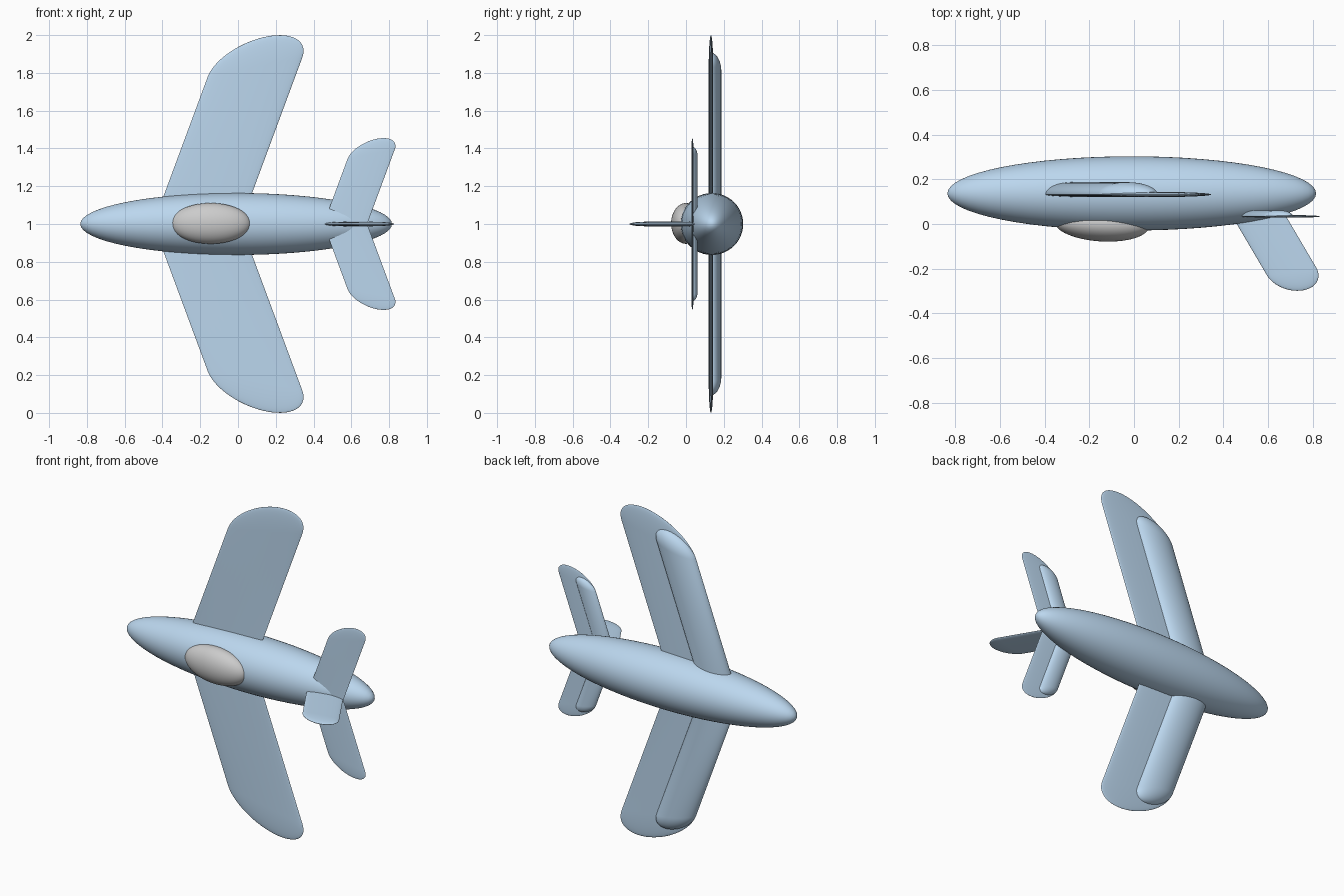
import bpy, bmesh, math

if "Cube" in bpy.data.objects:
    bpy.data.objects.remove(bpy.data.objects["Cube"])

blue = bpy.data.materials.new("blue_paint")
blue.diffuse_color = (0.5, 0.68, 0.86, 1)
blue.use_nodes = True
blue.node_tree.nodes["Principled BSDF"].inputs["Base Color"].default_value = blue.diffuse_color


def ellipsoid(name, loc, size, tilt=0, mat=None):
    bpy.ops.mesh.primitive_uv_sphere_add(segments=48, ring_count=32, radius=1)
    ob = bpy.context.object
    ob.name = name
    # poles lie along the flight axis
    ob.rotation_euler = (0, math.pi / 2, 0)
    bpy.ops.object.transform_apply(location=False, rotation=True, scale=False)
    ob.location, ob.scale, ob.rotation_euler = loc, size, (0, 0, tilt)
    bpy.ops.object.transform_apply(location=False, rotation=True, scale=True)
    bpy.ops.object.shade_smooth()
    if mat:
        ob.data.materials.append(mat)
    return ob


def panel(name, origin, c, a, b, thick, place, half=False, root=0.0, mirror=False):
    """Swept panel with a half-ellipsoid tip.
    c = tip base centre, a = half chord, b = tip length, all as (x, span)."""
    bm = bmesh.new()
    n, caps = 40, 14
    if half:   # domed on one side only, flat on the other
        ring = [(math.cos(math.pi * i / n), math.sin(math.pi * i / n)) for i in range(n + 1)]
    else:
        ring = [(math.cos(math.tau * i / n), math.sin(math.tau * i / n)) for i in range(n)]
    rows = []
    for k in range(-1, caps):
        phi = max(k, 0) * math.pi / 2 / caps
        row = []
        for u, t in ring:
            r, h = math.cos(phi), math.sin(phi)
            x = c[0] + a[0] * u * r + b[0] * h
            s = c[1] + a[1] * u * r + b[1] * h
            if k < 0:   # slide back along the sweep to the root
                x -= b[0] / b[1] * (s - root)
                s = root
            row.append(bm.verts.new(place(x, s, t * thick * r)))
        rows.append(row)
    m = len(ring)
    for r0, r1 in zip(rows, rows[1:]):
        for i in range(m):
            j = (i + 1) % m
            bm.faces.new((r0[i], r0[j], r1[j], r1[i]))
    tip = bm.verts.new(place(c[0] + b[0], c[1] + b[1], 0))
    for i in range(m):
        bm.faces.new((rows[-1][i], rows[-1][(i + 1) % m], tip))
    if not mirror:
        bm.faces.new(rows[0])
    bmesh.ops.recalc_face_normals(bm, faces=bm.faces)
    # an open root needs an explicit outward check
    if bm.calc_volume(signed=True) < 0:
        bmesh.ops.reverse_faces(bm, faces=bm.faces)
    me = bpy.data.meshes.new(name)
    bm.to_mesh(me)
    bm.free()
    ob = bpy.data.objects.new(name, me)
    bpy.context.collection.objects.link(ob)
    ob.location = origin
    me.materials.append(blue)
    bpy.ops.object.select_all(action='DESELECT')
    ob.select_set(True)
    bpy.context.view_layer.objects.active = ob
    bpy.ops.object.shade_smooth_by_angle(angle=math.radians(50))
    if mirror:
        mod = ob.modifiers.new("mirror", 'MIRROR')
        mod.use_axis = (False, False, True)
    return ob


def sideways(x, s, t):
    return (x, t, s)


def upright(x, s, t):
    return (x, -s, t)


# fuselage and canopy
ellipsoid("fuselage", (-0.01, 0.137, 1), (0.825, 0.166, 0.164), mat=blue)
ellipsoid("canopy", (-0.145, 0.0, 1.003), (0.212, 0.078, 0.108), tilt=-0.06)


# wings and tailplane: thin plate plus a domed leading section
def wing(name, y, c, k):
    a, b = (0.25 * k, 0.05 * k), (0.06 * k, 0.162 * k)
    panel(name, (0, y, 1), c, a, b, 0.012 * k, sideways, mirror=True)
    f = 0.52
    cd = (c[0] - a[0] * (1 - f), c[1] - a[1] * (1 - f))
    panel(name + "_leading_dome", (0, y, 1), cd, (a[0] * f, a[1] * f),
          (b[0] * 0.6, b[1] * 0.6), 0.055 * k, sideways, half=True, mirror=True)


wing("wing", 0.132, (0.09, 0.83), 1.0)
wing("tailplane", 0.034, (0.705, 0.37), 0.5)

# tail fin
panel("tail_fin", (0, 0, 1), (0.705, 0.212), (0.11, -0.018), (0.05, 0.085),
      0.012, upright, root=-0.05)
